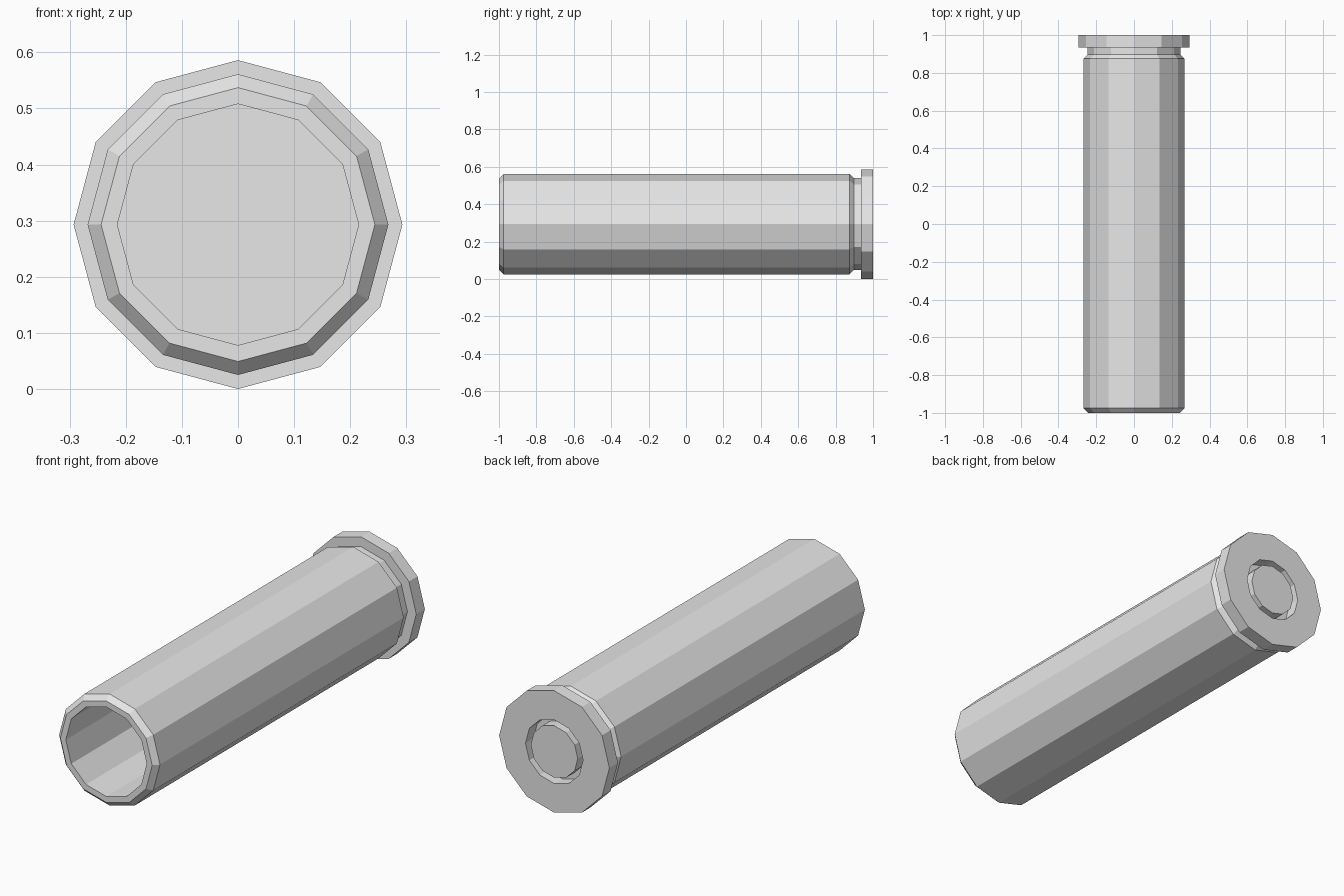
import bpy, bmesh, math

cube = bpy.data.objects.get("Cube")
if cube:
    bpy.data.objects.remove(cube, do_unlink=True)

SIDES = 12
AXIS_Z = 0.293

metal = bpy.data.materials.new("light_grey_metal")
metal.use_nodes = True
grey = (0.8, 0.8, 0.8, 1.0)
metal.diffuse_color = grey
metal.node_tree.nodes["Principled BSDF"].inputs["Base Color"].default_value = grey


def lathe(name, profile):
    """Turn (radius, y) points around the long axis and cap both ends."""
    bm = bmesh.new()
    rings = []
    for radius, y in profile:
        angles = [2 * math.pi * i / SIDES for i in range(SIDES)]
        rings.append([bm.verts.new((radius * math.sin(a), y,
                                    AXIS_Z + radius * math.cos(a))) for a in angles])
    for a, b in zip(rings, rings[1:]):
        for i in range(SIDES):
            j = (i + 1) % SIDES
            bm.faces.new((a[i], a[j], b[j], b[i]))
    bm.faces.new(rings[0])
    bm.faces.new(rings[-1])
    bmesh.ops.recalc_face_normals(bm, faces=bm.faces)
    mesh = bpy.data.meshes.new(name)
    bm.to_mesh(mesh)
    bm.free()
    mesh.materials.append(metal)
    obj = bpy.data.objects.new(name, mesh)
    bpy.context.collection.objects.link(obj)
    return obj


# Hollow case: bore floor, mouth, body, groove, rim, then the rear pocket
lathe("case", [
    (0.215, 0.88), (0.215, -1.0),
    (0.244, -1.0), (0.268, -0.975),
    (0.268, 0.875), (0.246, 0.897),
    (0.246, 0.935), (0.293, 0.935),
    (0.293, 1.0), (0.153, 1.0),
    (0.153, 0.94),
])

# Rear cap sitting flush inside the pocket, leaving a ring-shaped gap
lathe("primer_cap", [(0.125, 0.94), (0.125, 1.0)])
